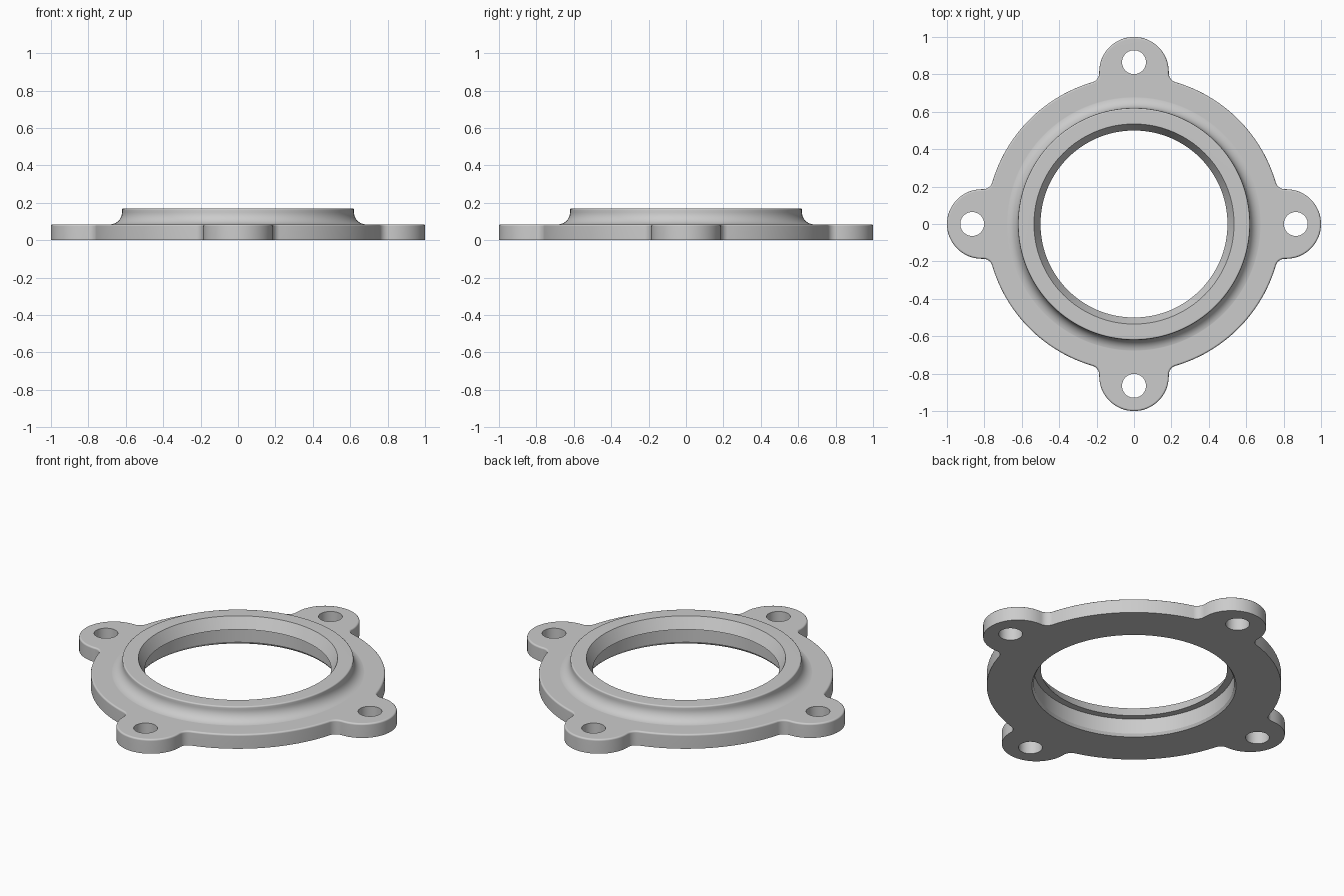
import bpy, bmesh
from math import pi, sin, cos, sqrt, atan2, radians

if "Cube" in bpy.data.objects:
    bpy.data.objects.remove(bpy.data.objects["Cube"])

PLATE_H, TOTAL_H = 0.085, 0.17
DISC_R, LUG_R, CORNER_R = 0.79, 0.186, 0.05
HOLE_POS, HOLE_R = 0.865, 0.064
COLLAR_R, COLLAR_FILLET = 0.62, 0.065

grey = bpy.data.materials.new("light_grey_metal")
grey.use_nodes = True
colour = (0.6, 0.6, 0.6, 1)
grey.diffuse_color = colour
grey.node_tree.nodes["Principled BSDF"].inputs["Base Color"].default_value = colour


def arc(cx, cy, r, start, end, n):
    return [(cx + r * cos(start + (end - start) * i / n),
             cy + r * sin(start + (end - start) * i / n)) for i in range(n + 1)]


def make_object(name, bm):
    bmesh.ops.recalc_face_normals(bm, faces=bm.faces)
    mesh = bpy.data.meshes.new(name)
    bm.to_mesh(mesh)
    bm.free()
    obj = bpy.data.objects.new(name, mesh)
    bpy.context.collection.objects.link(obj)
    mesh.materials.append(grey)
    return obj


def lathe(name, profile, steps=128, x=0, y=0):
    """Solid of revolution; the profile starts and ends on the axis."""
    bm = bmesh.new()
    verts = [bm.verts.new((r, 0, z)) for r, z in profile]
    edges = [bm.edges.new(pair) for pair in zip(verts, verts[1:])]
    bmesh.ops.spin(bm, geom=verts + edges, cent=(0, 0, 0), axis=(0, 0, 1),
                   angle=2 * pi, steps=steps)
    bmesh.ops.remove_doubles(bm, verts=bm.verts, dist=1e-5)
    bmesh.ops.translate(bm, verts=bm.verts, vec=(x, y, 0))
    return make_object(name, bm)


def combine(target, other, operation):
    mod = target.modifiers.new(operation, 'BOOLEAN')
    mod.operation = operation
    mod.solver = 'EXACT'
    mod.object = other
    bpy.context.view_layer.objects.active = target
    bpy.ops.object.modifier_apply(modifier=mod.name)
    bpy.data.objects.remove(other)


# Plate outline: one lug, its two corner fillets and a disc arc, repeated
side = LUG_R + CORNER_R
reach = sqrt((DISC_R + CORNER_R) ** 2 - side ** 2)
t = atan2(side, reach)
quarter = (arc(reach, -side, CORNER_R, pi - t, pi / 2, 8)
           + arc(1 - LUG_R, 0, LUG_R, -pi / 2, pi / 2, 32)
           + arc(reach, side, CORNER_R, -pi / 2, t - pi, 8)
           + arc(0, 0, DISC_R, t, pi / 2 - t, 24)[1:-1])
outline = []
for k in range(4):
    c, s = cos(k * pi / 2), sin(k * pi / 2)
    outline += [(x * c - y * s, x * s + y * c) for x, y in quarter]

# Flange plate with a softened upper rim
bm = bmesh.new()
base = bm.faces.new([bm.verts.new((x, y, 0)) for x, y in outline])
top = bmesh.ops.extrude_face_region(bm, geom=[base], use_keep_orig=True)["geom"]
bmesh.ops.translate(bm, vec=(0, 0, PLATE_H),
                    verts=[v for v in top if isinstance(v, bmesh.types.BMVert)])
rim = [e for e in bm.edges if all(v.co.z > PLATE_H / 2 for v in e.verts)]
bmesh.ops.bevel(bm, geom=rim, offset=0.01, segments=3, profile=0.5, affect='EDGES')
flange = make_object("flange", bm)

# Raised collar with a concave foot and a small rounded top edge
foot = arc(COLLAR_R + COLLAR_FILLET, PLATE_H + COLLAR_FILLET - 0.0005,
           COLLAR_FILLET, -pi / 2, -pi, 10)
lip = arc(COLLAR_R - 0.008, TOTAL_H - 0.008, 0.008, 0, pi / 2, 3)
collar = lathe("collar", [(0, 0.03), (COLLAR_R + COLLAR_FILLET, 0.03)]
               + foot + lip + [(0, TOTAL_H)])
combine(flange, collar, 'UNION')

# Stepped bore: chamfered counterbore below, tapered mouth above
bore = lathe("bore_cutter", [(0, -0.015), (0.558, -0.015), (0.538, 0.015),
                             (0.538, 0.105), (0.5, 0.105), (0.57, 0.235),
                             (0, 0.235)])
combine(flange, bore, 'DIFFERENCE')

# Bolt holes
for k in range(4):
    a = k * pi / 2
    hole = lathe("hole_cutter", [(0, -0.1), (HOLE_R, -0.1), (HOLE_R, 0.3), (0, 0.3)],
                 40, HOLE_POS * cos(a), HOLE_POS * sin(a))
    combine(flange, hole, 'DIFFERENCE')

# Smooth shading with crisp edges and flat faces
bpy.ops.object.select_all(action='DESELECT')
flange.select_set(True)
bpy.context.view_layer.objects.active = flange
bpy.ops.object.shade_smooth_by_angle(angle=radians(32))
weighted = flange.modifiers.new("weighted_normals", 'WEIGHTED_NORMAL')
weighted.keep_sharp = True
